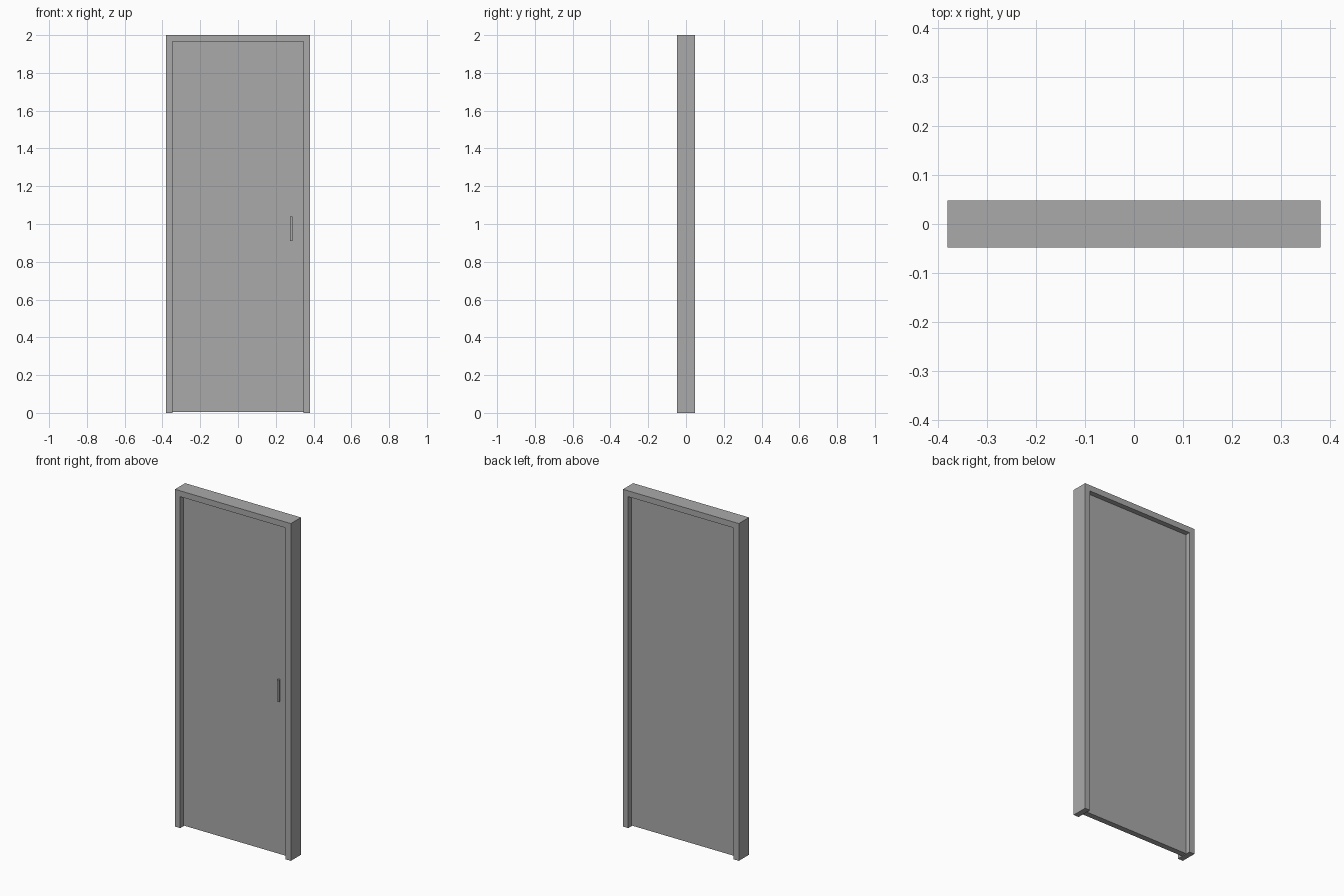
import bpy, bmesh

if "Cube" in bpy.data.objects:
    bpy.data.objects.remove(bpy.data.objects["Cube"])

grey = bpy.data.materials.new("plain grey")
grey.diffuse_color = (0.4, 0.4, 0.4, 1)
grey.use_nodes = True
grey.node_tree.nodes["Principled BSDF"].inputs["Base Color"].default_value = grey.diffuse_color

W, D, H = 0.38, 0.0475, 2.0      # frame half width, half depth, height
IW, IH = 0.346, 1.965            # opening half width and height


def extrude_profile(name, pts, y0, y1):
    """Extrude an x-z outline from y0 to y1."""
    bm = bmesh.new()
    face = bm.faces.new([bm.verts.new((x, y0, z)) for x, z in pts])
    res = bmesh.ops.extrude_face_region(bm, geom=[face])
    verts = [g for g in res["geom"] if isinstance(g, bmesh.types.BMVert)]
    bmesh.ops.translate(bm, verts=verts, vec=(0, y1 - y0, 0))
    bmesh.ops.recalc_face_normals(bm, faces=bm.faces[:])
    me = bpy.data.meshes.new(name)
    bm.to_mesh(me)
    bm.free()
    me.materials.append(grey)
    ob = bpy.data.objects.new(name, me)
    bpy.context.collection.objects.link(ob)
    return ob


def rect(x0, x1, z0, z1):
    return [(x0, z0), (x1, z0), (x1, z1), (x0, z1)]


# Frame: two jambs and a head in one outline
extrude_profile("door_frame", [(-W, 0), (-IW, 0), (-IW, IH), (IW, IH),
                               (IW, 0), (W, 0), (W, H), (-W, H)], -D, D)

# Door leaf, recessed on both sides
extrude_profile("door_leaf", rect(-IW, IW, 0.004, IH), -0.017, 0.017)

# Pull handle on the front only
extrude_profile("pull_handle", rect(0.275, 0.289, 0.91, 1.04), -0.029, -0.017)
